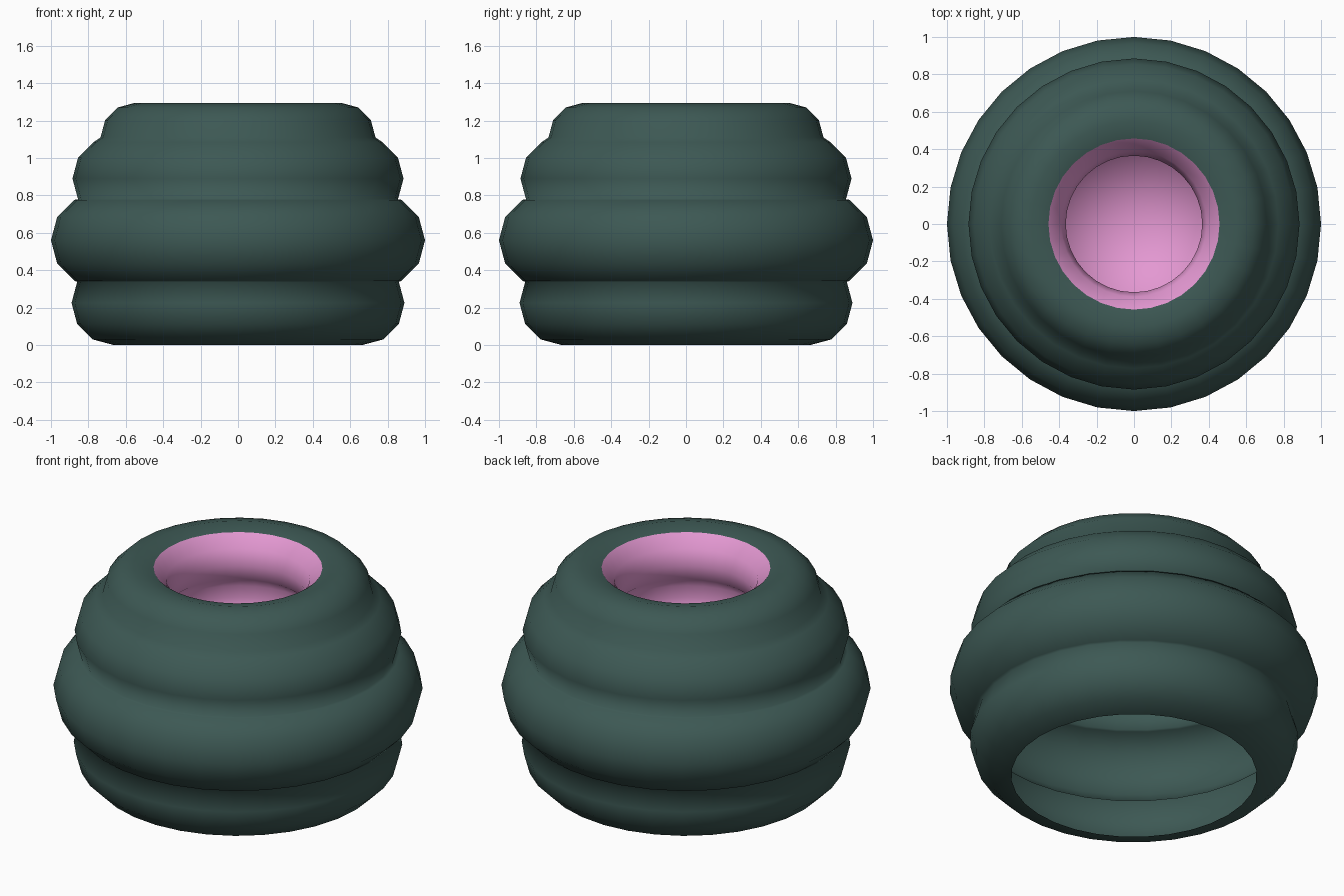
import bpy, bmesh
from math import sin, cos, pi, radians

if "Cube" in bpy.data.objects:
    bpy.data.objects.remove(bpy.data.objects["Cube"])

SEGMENTS = 32


def material(name, rgb):
    m = bpy.data.materials.new(name)
    m.diffuse_color = (*rgb, 1)
    m.use_nodes = True
    m.node_tree.nodes["Principled BSDF"].inputs["Base Color"].default_value = m.diffuse_color
    return m


green = material("dark green", (0.046, 0.098, 0.088))
pink = material("pink", (0.775, 0.314, 0.645))


def ring_arc(major, minor, z, start, end):
    """Profile points of a 12-sided ring section, every 30 degrees."""
    step = 30 if end > start else -30
    return [(major + minor * cos(radians(a)), z + minor * sin(radians(a)))
            for a in range(start, end + step, step)]


def lathe(name, profile, mat):
    """Spin a (radius, height) profile around the z axis, smooth shaded."""
    bm = bmesh.new()
    rings = [[bm.verts.new((r * cos(2 * pi * j / SEGMENTS), r * sin(2 * pi * j / SEGMENTS), z))
              for j in range(SEGMENTS)] for r, z in profile]
    for a, b in zip(rings, rings[1:]):
        for j in range(SEGMENTS):
            k = (j + 1) % SEGMENTS
            bm.faces.new((a[j], a[k], b[k], b[j]))
    bmesh.ops.remove_doubles(bm, verts=bm.verts[:], dist=1e-5)
    for f in bm.faces:
        f.smooth = True
    mesh = bpy.data.meshes.new(name)
    bm.to_mesh(mesh)
    bm.free()
    mesh.materials.append(mat)
    obj = bpy.data.objects.new(name, mesh)
    bpy.context.collection.objects.link(obj)
    return obj


# Outer shell: four stacked rounded bands, open underneath
shell = ring_arc(0.665, 0.225, 0.225, -90, 30)
shell += ring_arc(0.75, 0.25, 0.56, -60, 60)
shell += ring_arc(0.66, 0.225, 0.89, -30, 60)
shell += ring_arc(0.55, 0.185, 1.11, 0, 120)
lathe("ribbed_shell", shell, green)

# Pink inside: the two upper bands seen from within, closed by a floor
lining = ring_arc(0.55, 0.185, 1.11, 120, 240)
lining += ring_arc(0.66, 0.225, 0.89, 180, 210)
lining += [(0.0, 0.7775)]
lathe("inner_lining", lining, pink)
